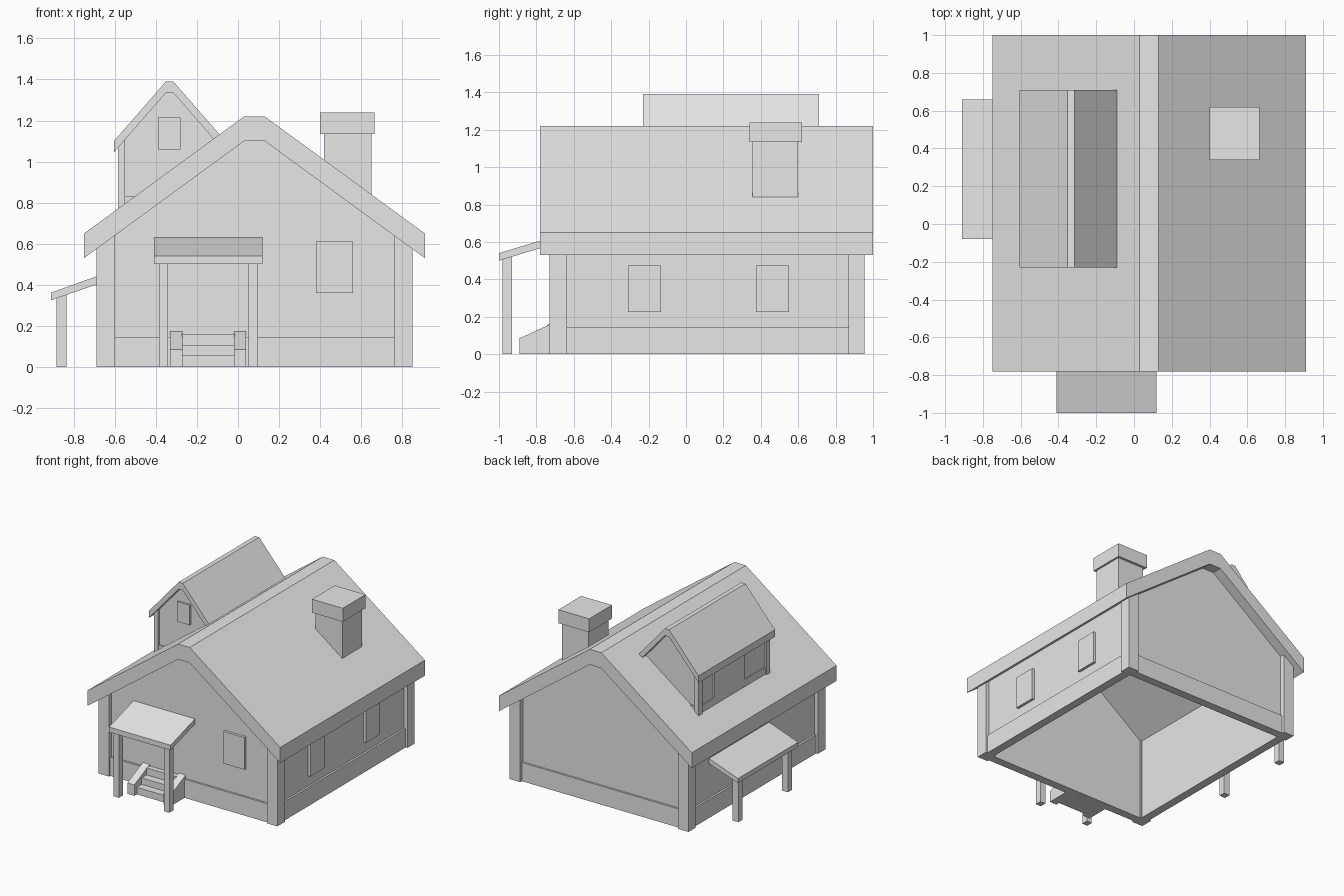
import bpy
import bmesh

cube = bpy.data.objects.get("Cube")
if cube:
    bpy.data.objects.remove(cube, do_unlink=True)

grey = bpy.data.materials.new("plain_grey")
grey.use_nodes = True
grey.diffuse_color = (0.8, 0.8, 0.8, 1)
grey.node_tree.nodes["Principled BSDF"].inputs["Base Color"].default_value = (0.8, 0.8, 0.8, 1)

MID = 0.08    # x of the main ridge
DMID = -0.333  # x of the dormer ridge


def prism(name, profile, axis, start, end):
    """Extrude a (horizontal, z) profile along x or y."""
    bm = bmesh.new()

    def place(p, t):
        return (t, p[0], p[1]) if axis == "x" else (p[0], t, p[1])
    face = bm.faces.new([bm.verts.new(place(p, start)) for p in profile])
    new = bmesh.ops.extrude_face_region(bm, geom=[face])["geom"]
    shift = (end - start, 0, 0) if axis == "x" else (0, end - start, 0)
    bmesh.ops.translate(bm, vec=shift, verts=[v for v in new if isinstance(v, bmesh.types.BMVert)])
    bmesh.ops.recalc_face_normals(bm, faces=bm.faces)
    mesh = bpy.data.meshes.new(name)
    bm.to_mesh(mesh)
    bm.free()
    mesh.materials.append(grey)
    ob = bpy.data.objects.new(name, mesh)
    bpy.context.scene.collection.objects.link(ob)
    return ob


def box(name, x, y, z):
    return prism(name, [(x[0], z[0]), (x[1], z[0]), (x[1], z[1]), (x[0], z[1])], "y", *y)


def slope(x, peak, mid=MID, flat=0.05, pitch=0.731):
    """Height of a flat-topped gable roof at x."""
    return peak - pitch * max(abs(x - mid) - flat, 0)


def chevron(mid, half, flat, top, under, pitch):
    """Closed roof band profile."""
    xs = [mid - half, mid - flat, mid + flat, mid + half]
    upper = [(x, slope(x, top, mid, flat, pitch)) for x in xs]
    lower = [(x, slope(x, under, mid, flat, pitch)) for x in reversed(xs)]
    return upper + lower


# Main roof
prism("main_roof", chevron(MID, 0.83, 0.05, 1.22, 1.1, 0.731), "y", -0.78, 1.0)

# Gable walls with skirting
gable_xs = [MID - 0.74, MID - 0.05, MID + 0.05, MID + 0.74]
gable = [(gable_xs[0], 0), *[(x, slope(x, 1.11)) for x in gable_xs], (gable_xs[3], 0)]
for name, wall, skirt in (("front", (-0.70, -0.65), (-0.715, -0.66)),
                          ("back", (0.87, 0.92), (0.88, 0.935))):
    prism(name + "_gable_wall", gable, "y", *wall)
    box(name + "_skirting", (-0.62, 0.78), skirt, (0, 0.145))

# Side walls, their skirting and the corner posts
for name, s in (("left", 1), ("right", -1)):
    def at(d):
        return MID + s * d

    def sloped(a, b):
        return [(at(a), 0), (at(b), 0), (at(b), slope(at(b), 1.11)), (at(a), slope(at(a), 1.11))]
    prism(name + "_side_wall", sloped(0.69, 0.74), "y", -0.69, 0.91)
    box(name + "_side_skirting", sorted((at(0.70), at(0.755))), (-0.65, 0.88), (0, 0.145))
    for end, ys in (("front", (-0.73, -0.637)), ("back", (0.87, 0.955))):
        prism(f"{name}_{end}_corner_post", sloped(0.68, 0.77), "y", *ys)

# Windows
box("front_window", (0.38, 0.56), (-0.72, -0.69), (0.36, 0.61))
for i, y in enumerate((-0.31, 0.375)):
    box(f"side_window_{i + 1}", (0.81, 0.84), (y, y + 0.175), (0.225, 0.475))

# Chimney
box("chimney_stack", (0.42, 0.65), (0.355, 0.60), (0.82, 1.14))
box("chimney_cap", (0.40, 0.665), (0.34, 0.62), (1.135, 1.24))

# Dormer
prism("dormer_roof", chevron(DMID, 0.272, 0.018, 1.39, 1.335, 1.145), "y", -0.23, 0.71)
dx = [-0.57, DMID - 0.018, DMID + 0.018, -0.12]
room = [(x, slope(x, 1.345, DMID, 0.018, 1.145)) for x in dx]
room += [(x, slope(x, 1.16)) for x in reversed(dx)]
prism("dormer_walls", room, "y", -0.18, 0.66)
for end, ys in (("front", (-0.20, -0.155)), ("back", (0.635, 0.68))):
    prism(f"dormer_{end}_post", [(-0.585, 0.72), (-0.55, 0.75), (-0.55, 1.11), (-0.585, 1.07)], "y", *ys)
base = [(-0.578, 0.73), (-0.47, 0.80), (-0.47, 0.83), (-0.578, 0.83)]
prism("dormer_skirting", base, "y", -0.19, 0.67)
box("dormer_front_window", (-0.39, -0.28), (-0.195, -0.17), (1.06, 1.215))
box("dormer_side_window", (-0.58, -0.56), (0.10, 0.48), (0.83, 1.04))

# Front porch
prism("front_porch_roof", [(-1.0, 0.50), (-0.67, 0.60), (-0.67, 0.64), (-1.0, 0.54)], "x", -0.41, 0.12)
for i, x in enumerate((-0.385, 0.05)):
    prism(f"front_porch_post_{i + 1}",
          [(-0.98, 0), (-0.93, 0), (-0.93, 0.535), (-0.98, 0.52)], "x", x, x + 0.045)

# Front steps between sloped cheeks
for i, x in enumerate((-0.33, -0.02)):
    prism(f"step_cheek_{i + 1}", [(-0.89, 0), (-0.66, 0), (-0.66, 0.19), (-0.89, 0.085)], "x", x, x + 0.06)
for i, (y, z) in enumerate(((-0.86, 0.055), (-0.80, 0.105), (-0.74, 0.16))):
    box(f"step_{i + 1}", (-0.275, -0.015), (y, -0.67), (z - 0.055, z))

# Side porch
prism("side_porch_roof", [(-0.91, 0.325), (-0.65, 0.415), (-0.65, 0.455), (-0.91, 0.362)], "y", -0.08, 0.66)
for i, y in enumerate((-0.04, 0.57)):
    prism(f"side_porch_post_{i + 1}",
          [(-0.885, 0), (-0.835, 0), (-0.835, 0.36), (-0.885, 0.345)], "y", y, y + 0.05)
